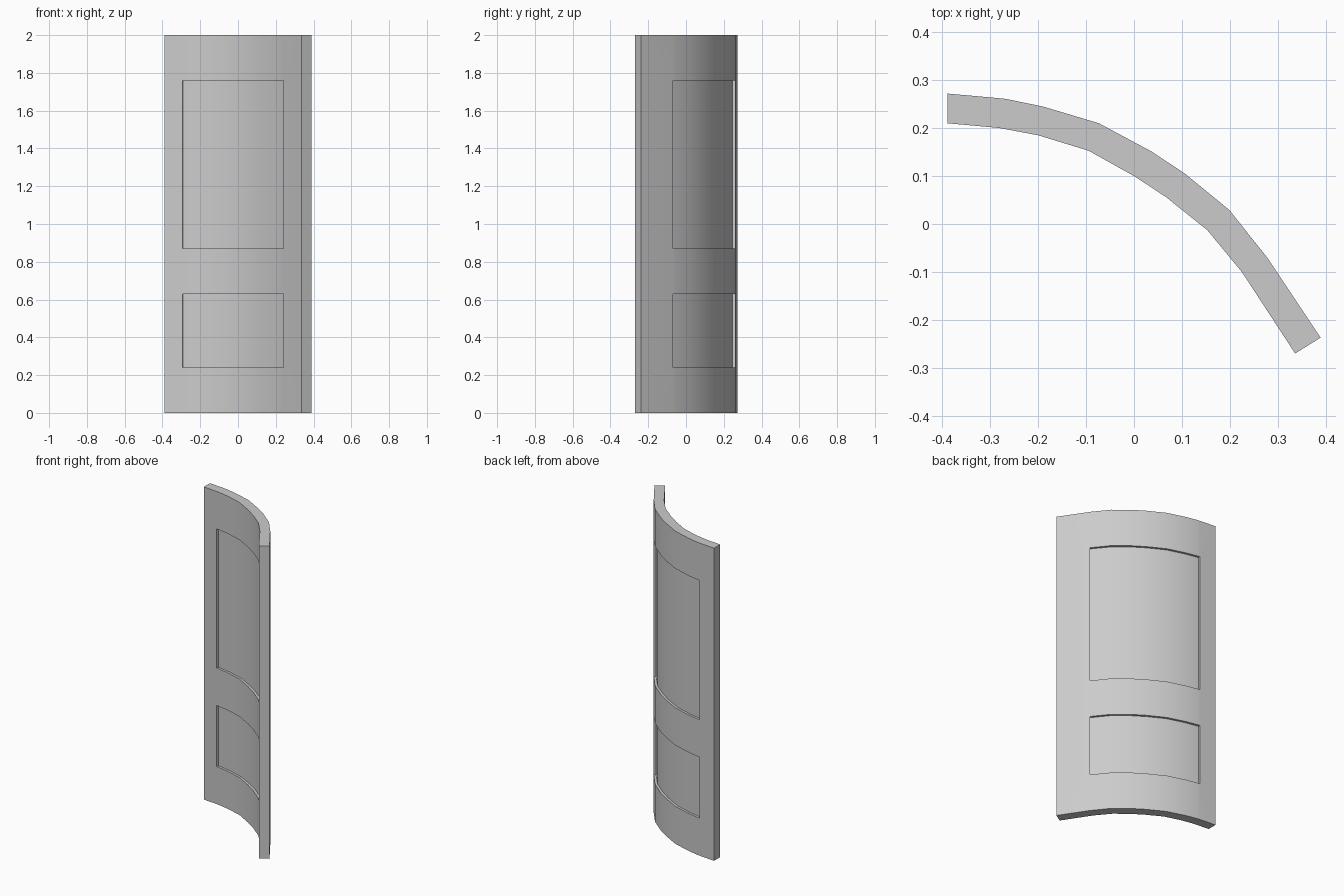
import bpy, bmesh, math
from mathutils import Vector

if "Cube" in bpy.data.objects:
    bpy.data.objects.remove(bpy.data.objects["Cube"])

# Plan profile of the curved door: concave front face and convex back face
FRONT = [(-.389, .21), (-.294, .2015), (-.28, .2), (-.20, .185), (-.095, .153), (0, .1), (.067, .056),
         (.153, -.013), (.224, -.099), (.24, -.123), (.336, -.27)]
BACK = [(-.389, .272), (-.278, .262), (-.268, .261), (-.19, .245), (-.073, .21), (.035, .152), (.105, .106),
        (.199, .029), (.265, -.054), (.277, -.069), (.389, -.237)]
ROWS = [0, .24, .63, .87, 1.76, 2]
PANEL_ROWS = (1, 3)
DEPTH = .24                      # recess depth as a share of the thickness
N = len(FRONT) - 1

bm = bmesh.new()


def pt(i, j, t):
    """Point at column i, row j, t = 0 on the front and 1 on the back."""
    p = Vector(FRONT[i]).lerp(Vector(BACK[i]), t)
    return (p.x, p.y, ROWS[j])


def quad(*pts):
    bm.faces.new([bm.verts.new(p) for p in pts])


def is_panel(i, j):
    return j in PANEL_ROWS and 1 <= i < N - 1


# Front and back skins with recessed panels and their step walls
for rim, floor in ((0, DEPTH), (1, 1 - DEPTH)):
    for j in range(len(ROWS) - 1):
        for i in range(N):
            t = floor if is_panel(i, j) else rim
            quad(pt(i, j, t), pt(i + 1, j, t), pt(i + 1, j + 1, t), pt(i, j + 1, t))
            if not is_panel(i, j):
                continue
            for k in (j, j + 1):
                quad(pt(i, k, rim), pt(i + 1, k, rim), pt(i + 1, k, floor), pt(i, k, floor))
            for k, out in ((i, i - 1), (i + 1, i + 1)):
                if not is_panel(out, j):
                    quad(pt(k, j, rim), pt(k, j + 1, rim), pt(k, j + 1, floor), pt(k, j, floor))

# Top, bottom and side edges
for j in (0, len(ROWS) - 1):
    for i in range(N):
        quad(pt(i, j, 0), pt(i + 1, j, 0), pt(i + 1, j, 1), pt(i, j, 1))
for i in (0, N):
    for j in range(len(ROWS) - 1):
        quad(pt(i, j, 0), pt(i, j + 1, 0), pt(i, j + 1, 1), pt(i, j, 1))

bmesh.ops.remove_doubles(bm, verts=bm.verts, dist=1e-4)
bmesh.ops.recalc_face_normals(bm, faces=bm.faces)
mesh = bpy.data.meshes.new("curved_door")
bm.to_mesh(mesh)
bm.free()
door = bpy.data.objects.new("curved_door", mesh)
bpy.context.collection.objects.link(door)
bpy.context.view_layer.objects.active = door
door.select_set(True)
bpy.ops.object.shade_smooth_by_angle(angle=math.radians(30))
